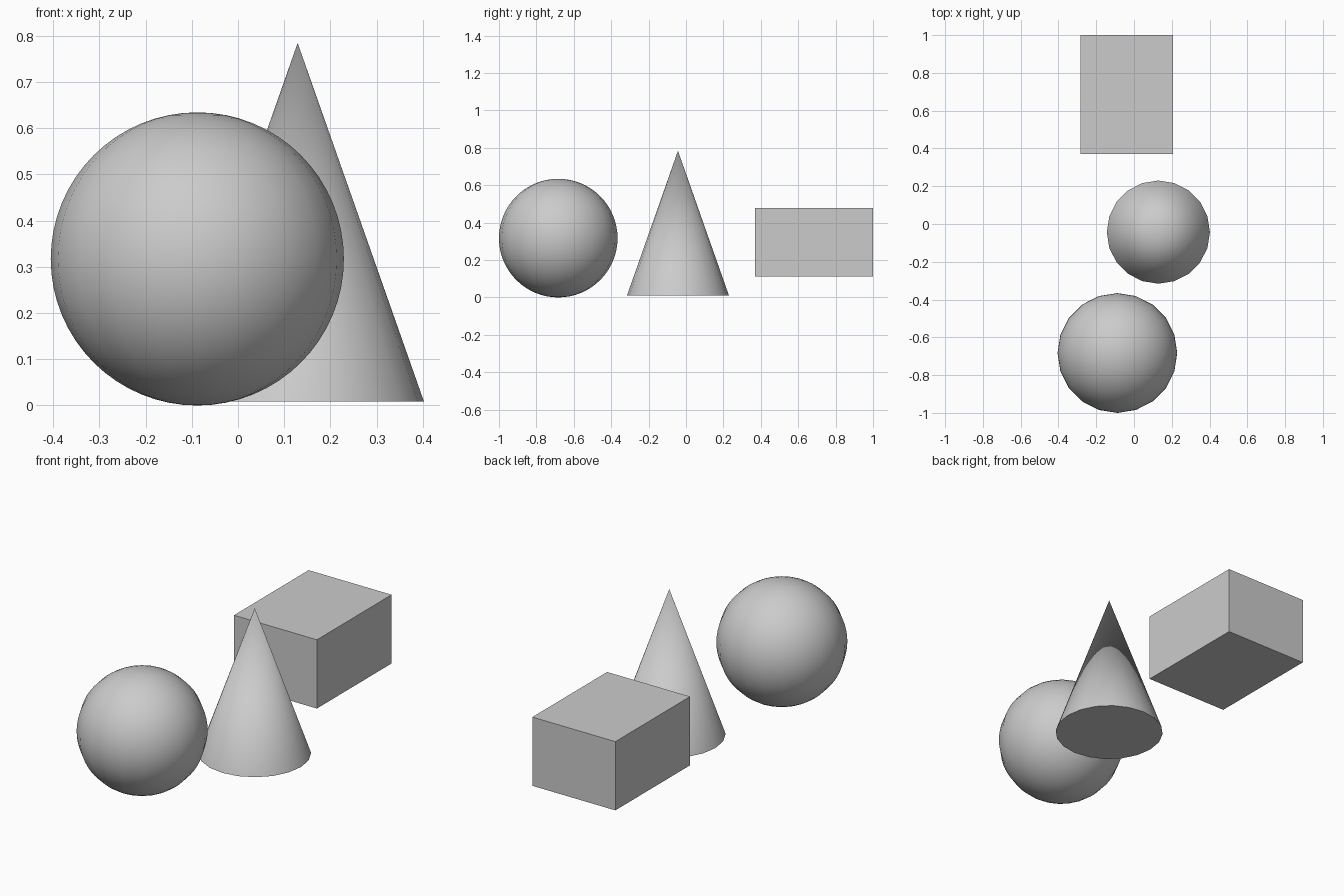
import bpy
import math

cube = bpy.data.objects.get("Cube")
if cube:
    bpy.data.objects.remove(cube, do_unlink=True)

# Single grey material
GREY = (0.6, 0.6, 0.6, 1.0)
grey = bpy.data.materials.new("plain_grey")
grey.use_nodes = True
grey.diffuse_color = GREY
grey.node_tree.nodes["Principled BSDF"].inputs["Base Color"].default_value = GREY


def finish(name, smooth=True):
    """Name and colour the new primitive, smoothing its rounded faces."""
    obj = bpy.context.object
    obj.name = obj.data.name = name
    obj.data.materials.append(grey)
    if smooth:
        bpy.ops.object.shade_smooth_by_angle(angle=math.radians(40))
    return obj


# Ball at the front
bpy.ops.mesh.primitive_uv_sphere_add(
    segments=20, ring_count=32, radius=0.317, location=(-0.088, -0.683, 0.317))
finish("ball")

# Cone in the middle
bottom, tip = 0.009, 0.784
bpy.ops.mesh.primitive_cone_add(
    vertices=20, radius1=0.273, radius2=0, depth=tip - bottom,
    location=(0.129, -0.043, (bottom + tip) / 2))
finish("cone")

# Floating box at the back
bpy.ops.mesh.primitive_cube_add(size=1, location=(-0.038, 0.685, 0.295))
box = finish("box", smooth=False)
box.scale = (0.49, 0.63, 0.367)
